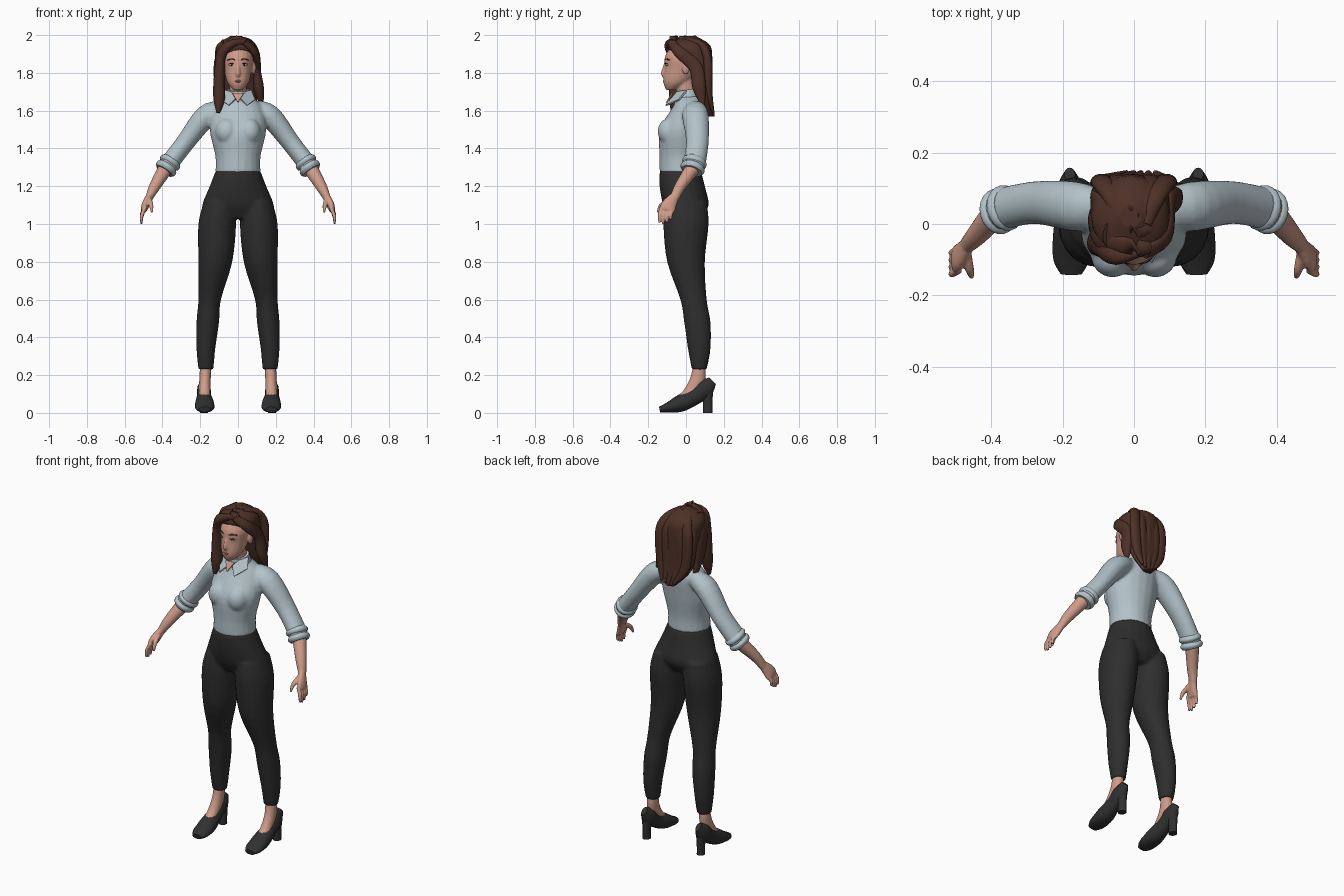
import bpy, bmesh, math
from mathutils import Vector

cube = bpy.data.objects.get("Cube")
if cube:
    bpy.data.objects.remove(cube)


def material(name, red, green, blue):
    mat = bpy.data.materials.new(name)
    mat.use_nodes = True
    mat.diffuse_color = (red, green, blue, 1)
    shader = mat.node_tree.nodes["Principled BSDF"]
    shader.inputs["Base Color"].default_value = (red, green, blue, 1)
    return mat


skin = material("skin", .62, .33, .25)
brown = material("hair brown", .075, .03, .02)
cloth = material("pale blue cloth", .45, .54, .58)
black = material("trouser black", .027, .027, .027)
leather = material("shoe black", .03, .03, .032)
white = material("eye white", .6, .55, .52)
dark = material("iris brown", .03, .02, .015)
pink = material("lip pink", .48, .2, .17)


def spline(rings, steps=4):
    """Pass a smooth curve through rings of x, y, z, radius across and radius deep."""
    padded = [rings[0]] + list(rings) + [rings[-1]]
    result = []
    for a, b, c, d in zip(padded, padded[1:], padded[2:], padded[3:]):
        for step in range(steps):
            t = step / steps
            result.append([q + t / 2 * (r - p + t * (2 * p - 5 * q + 4 * r - s + t * (3 * (q - r) + s - p)))
                           for p, q, r, s in zip(a, b, c, d)])
    return result + [list(rings[-1])]


def loft(bm, rings, level, sides=20):
    """Skin elliptical rings, either level or square to their path."""
    rings = spline(rings)
    centres = [Vector(ring[:3]) for ring in rings]
    last = len(rings) - 1
    loops = []
    for i, ring in enumerate(rings):
        across, deep = Vector((1, 0, 0)), Vector((0, 1, 0))
        if not level:
            along = (centres[min(i + 1, last)] - centres[max(i - 1, 0)]).normalized()
            across = (across - along * across.dot(along)).normalized()
            deep = along.cross(across)
        loop = []
        for k in range(sides):
            angle = math.tau * k / sides
            offset = across * math.cos(angle) * ring[3] + deep * math.sin(angle) * ring[4]
            loop.append(bm.verts.new(centres[i] + offset))
        loops.append(loop)
    for lower, upper in zip(loops, loops[1:]):
        for k in range(sides):
            n = (k + 1) % sides
            bm.faces.new((lower[k], lower[n], upper[n], upper[k])).smooth = True
    bm.faces.new(loops[0])
    bm.faces.new(loops[-1])


def finish(name, bm, mat):
    bmesh.ops.recalc_face_normals(bm, faces=bm.faces)
    mesh = bpy.data.meshes.new(name)
    bm.to_mesh(mesh)
    bm.free()
    mesh.materials.append(mat)
    obj = bpy.data.objects.new(name, mesh)
    bpy.context.collection.objects.link(obj)
    return obj


def part(name, mat, tubes=(), level=(), blend=0, soften=3):
    """Join path-following and level tubes, optionally blended into one surface."""
    bm = bmesh.new()
    for rings in tubes:
        loft(bm, rings, False)
    for rings in level:
        loft(bm, rings, True)
    obj = finish(name, bm, mat)
    if blend:
        remesh = obj.modifiers.new("blend", "REMESH")
        remesh.mode = "VOXEL"
        remesh.voxel_size = blend
        remesh.use_smooth_shade = True
        obj.modifiers.new("soften", "SMOOTH").iterations = soften


def plate(name, mat, outlines, thickness):
    bm = bmesh.new()
    for outline in outlines:
        bm.faces.new([bm.verts.new(point) for point in outline])
    finish(name, bm, mat).modifiers.new("thickness", "SOLIDIFY").thickness = thickness


def both(*tubes):
    """Add the mirrored copy of each tube or outline."""
    return list(tubes) + [[(-ring[0], *ring[1:]) for ring in tube] for tube in tubes]


def blob(x, y, z, across, deep, tall):
    angles = [math.pi * (i + .2) / 6.4 for i in range(7)]
    return [(x, y, z - tall * math.cos(a), across * math.sin(a), deep * math.sin(a)) for a in angles]


def cord(points, radius):
    """A thin round tube of constant radius."""
    return [(*point, radius, radius) for point in points]


# Trousers: pelvis and two legs
pelvis = [(0, -.03, 1.28, .12, .11), (0, -.02, 1.2, .15, .12), (0, 0, 1.1, .19, .12), (0, 0, 1.03, .18, .08)]
leg = [(.1, 0, 1.12, .08, .11), (.11, 0, 1, .1, .12), (.12, 0, .8, .09, .1), (.15, .04, .6, .06, .07),
       (.16, .06, .48, .06, .07), (.17, .07, .34, .05, .06), (.17, .07, .23, .04, .04)]
part("trousers", black, level=[pelvis] + both(leg), blend=.009)

# Blouse: torso with sleeves
torso = [(0, -.03, 1.27, .12, .11), (0, -.03, 1.36, .12, .11), (0, -.02, 1.5, .15, .12),
         (0, .02, 1.62, .13, .09), (0, .01, 1.68, .06, .06)]
bust = blob(.06, -.09, 1.49, .06, .06, .07)
sleeve = [(.09, .04, 1.6, .05, .06), (.17, .05, 1.57, .06, .07), (.28, .06, 1.43, .05, .06),
          (.38, .04, 1.3, .05, .06)]
part("blouse", cloth, both(sleeve), [torso] + both(bust), blend=.009)

# Rolled cuffs, each with two folds along the sleeve end
cuff = []
for i in range(9):
    t = i / 8
    swell = .05 + .01 * abs(math.sin(math.tau * t))
    cuff.append((.35 + .04 * t, .05 - .02 * t, 1.34 - .06 * t, swell, swell * 1.1))
part("rolled_cuffs", cloth, both(cuff))

# Collar band, folded points and open neck
part("collar_band", cloth, [[(0, .01, 1.64, .08, .07), (0, 0, 1.71, .06, .06)]])
plate("collar_points", cloth, both([(.01, -.07, 1.67), (.05, -.11, 1.63), (.09, -.04, 1.66),
                                    (.07, 0, 1.71), (.04, -.05, 1.7)]), .009)
plate("open_neckline", skin, [[(0, -.1, 1.64), (.03, -.07, 1.69), (-.03, -.07, 1.69)]], .008)

# Forearms and hands
forearm = [(.38, .04, 1.3, .04, .04), (.44, -.03, 1.2, .03, .03), (.47, -.06, 1.14, .02, .025)]
palm = [(.46, -.05, 1.16, .02, .02), (.49, -.09, 1.1, .02, .04), (.5, -.1, 1.07, .015, .04)]
thumb = [(.47, -.08, 1.13, .014, .014), (.46, -.13, 1.1, .012, .012), (.455, -.15, 1.06, .006, .006)]
fingers = []
for i in range(4):
    y = -.13 + .02 * i
    tip = 1 + .006 * (i - 1) ** 2
    fingers.append([(.49, y, 1.09, .01, .01), (.51, y - .01, (tip + 1.08) / 2, .01, .01),
                    (.51, y - .01, tip, .006, .006)])
part("arms_and_hands", skin, both(forearm, palm, thumb, *fingers), blend=.005, soften=2)

# Feet and heeled shoes
foot = [(.17, .07, .26, .03, .03), (.175, .06, .17, .03, .04), (.177, .01, .1, .03, .03),
        (.177, -.04, .07, .03, .02)]
part("feet", skin, both(foot))
shoe = [(.18, .14, .17, .015, .025), (.18, .1, .13, .035, .05), (.18, .05, .09, .037, .045),
        (.177, -.03, .05, .05, .045), (.176, -.1, .027, .05, .026), (.176, -.14, .018, .03, .015)]
heel = [(.18, .113, .14, .03, .03), (.18, .115, .06, .022, .026), (.18, .115, 0, .022, .025)]
part("shoes", leather, both(shoe, heel))

# Head, neck, nose and ears
head = [(0, -.08, 1.71, .025, .025), (0, -.05, 1.75, .057, .07), (0, -.02, 1.82, .074, .095),
        (0, -.01, 1.89, .08, .1), (0, .01, 1.97, .05, .07)]
neck = [(0, .01, 1.64, .05, .05), (0, 0, 1.7, .046, .05), (0, -.01, 1.8, .046, .05)]
nose = [(0, -.105, 1.86, .008, .008), (0, -.12, 1.8, .012, .013), (0, -.117, 1.78, .011, .009)]
ear = blob(.083, 0, 1.825, .012, .02, .034)
part("head", skin, [neck], [head, nose] + both(ear), blend=.0055)

# Facial features
part("eyes", white, level=both(blob(.033, -.098, 1.843, .015, .009, .007)))
part("irises", dark, level=both(blob(.032, -.104, 1.843, .006, .004, .006)))
part("eyelids", dark, both(cord([(.017, -.108, 1.846), (.033, -.108, 1.85), (.05, -.096, 1.847)], .002)))
part("eyebrows", brown, both(cord([(.015, -.11, 1.868), (.035, -.105, 1.874), (.057, -.086, 1.868)], .003)))
part("lips", pink, level=[blob(0, -.112, 1.758, .021, .01, .005), blob(0, -.111, 1.75, .017, .01, .006)])

# Hair: crown falling into a back mass
crown = [(-.01, .02, 1.995, .03, .03), (-.01, .015, 1.95, .1, .11), (-.01, .035, 1.885, .112, .104),
         (-.01, .075, 1.82, .11, .064), (0, .1, 1.68, .11, .04), (.015, .13, 1.57, .03, .015)]
part("hair_crown", brown, level=[crown])

# Swept front locks from the side parting
right_lock = [(.045, -.07, 1.96, .01, .02), (-.05, -.085, 1.945, .025, .03), (-.09, -.06, 1.88, .025, .035),
              (-.1, -.05, 1.75, .03, .04), (-.1, -.06, 1.66, .03, .03), (-.105, -.07, 1.59, .01, .01)]
right_side = [(-.06, -.03, 1.96, .03, .04), (-.1, 0, 1.86, .026, .05), (-.1, .02, 1.74, .026, .045),
              (-.1, .06, 1.62, .01, .01)]
left_lock = [(.03, -.08, 1.965, .015, .02), (.09, -.035, 1.91, .017, .03), (.1, .05, 1.83, .017, .035),
             (.11, .07, 1.72, .027, .035), (.125, .09, 1.63, .01, .01)]
part("front_locks", brown, [right_lock, right_side, left_lock])

# Layered strands down the back and swept over the top
strands = []
for i in range(5):
    f = i / 2 - 1
    strands.append([(f * .03, 0, 1.975, .02, .016), (f * .06, .08, 1.95, .03, .02),
                    (f * .09, .115, 1.87, .03, .023), (f * .08, .12, 1.7, .03, .02),
                    (f * .04 + .02, .145, 1.57 + abs(f) * .02, .007, .006)])
for i in range(3):
    y = -.065 + i * .05
    strands.append([(.045, y, 1.968, .01, .015), (-.005, y, 1.98, .014, .026),
                    (-.09, y + .02, 1.93, .014, .03), (-.115, y + .04, 1.85, .008, .02)])
part("hair_strands", brown, strands)
